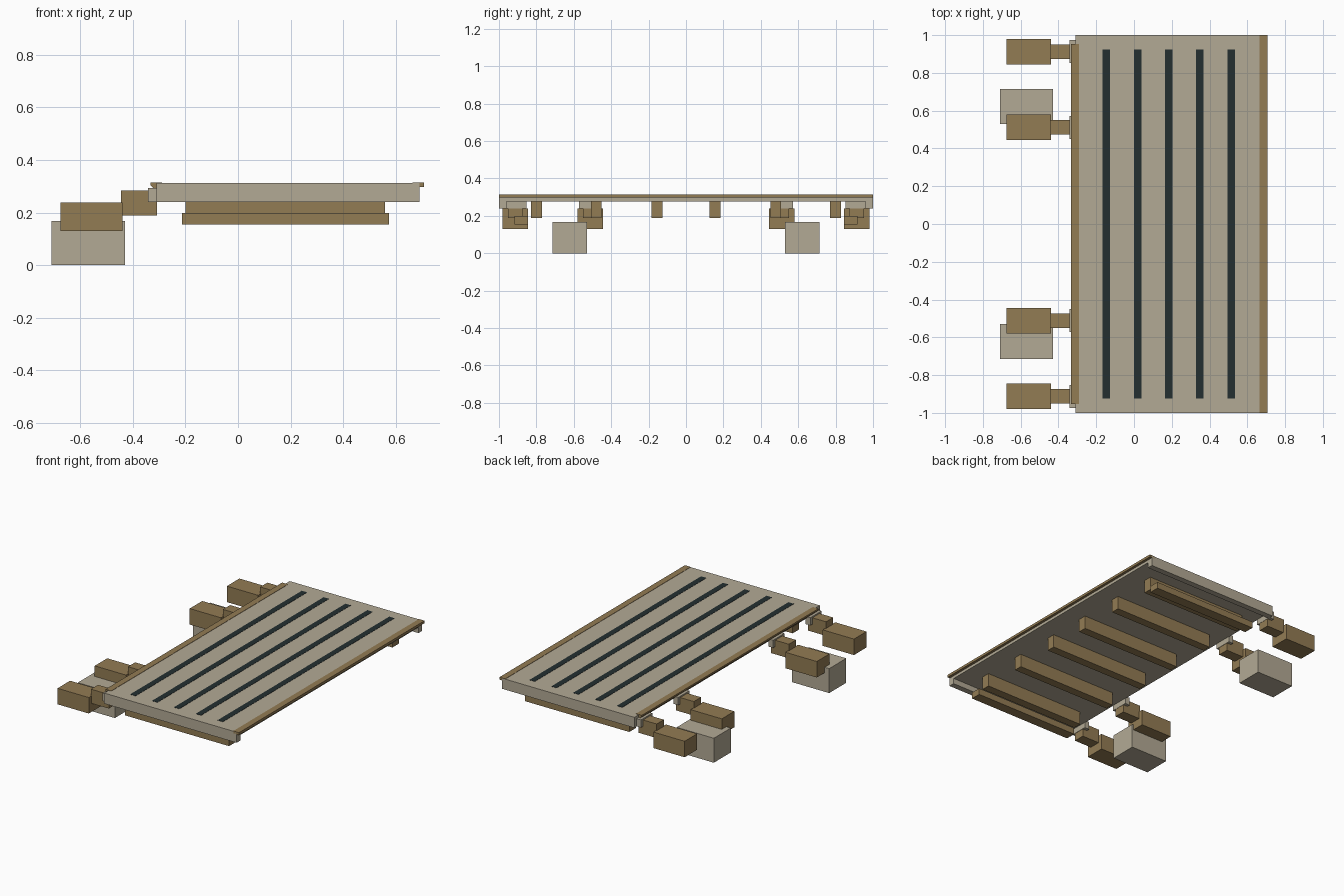
import bpy
import bmesh

if "Cube" in bpy.data.objects:
    bpy.data.objects.remove(bpy.data.objects["Cube"])


def material(name, rgb):
    m = bpy.data.materials.new(name)
    m.diffuse_color = (*rgb, 1)
    m.use_nodes = True
    m.node_tree.nodes["Principled BSDF"].inputs["Base Color"].default_value = m.diffuse_color
    return m


PALE = material("pale stone", (0.45, 0.40, 0.30))
BROWN = material("brown wood", (0.29, 0.20, 0.088))
DARK = material("dark slate", (0.017, 0.028, 0.030))


def prism(name, profile, y0, y1, mat):
    """Extrude an (x, z) profile along y."""
    bm = bmesh.new()
    face = bm.faces.new([bm.verts.new((x, y0, z)) for x, z in profile])
    ext = bmesh.ops.extrude_face_region(bm, geom=[face])
    verts = [v for v in ext["geom"] if isinstance(v, bmesh.types.BMVert)]
    bmesh.ops.translate(bm, verts=verts, vec=(0, y1 - y0, 0))
    bmesh.ops.recalc_face_normals(bm, faces=bm.faces)
    mesh = bpy.data.meshes.new(name)
    bm.to_mesh(mesh)
    bm.free()
    mesh.materials.append(mat)
    obj = bpy.data.objects.new(name, mesh)
    bpy.context.collection.objects.link(obj)
    return obj


def box(name, x, y, z, mat):
    """Box from (min, max) pairs."""
    profile = [(x[0], z[0]), (x[1], z[0]), (x[1], z[1]), (x[0], z[1])]
    return prism(name, profile, y[0], y[1], mat)


def centred(c, width):
    return (c - width / 2, c + width / 2)


# Deck and its two edge trims
box("deck", (-0.31, 0.69), (-1, 1), (0.278, 0.312), PALE)
box("right_trim", (0.665, 0.708), (-1.0, 1.0), (0.297, 0.314), BROWN)
prism("left_trim", [(-0.333, 0.314), (-0.333, 0.303), (-0.315, 0.285),
                    (-0.29, 0.285), (-0.29, 0.314)], -0.953, 0.953, BROWN)

# Dark inlay strips
for i in range(5):
    box("inlay_strip", centred(-0.146 + i * 0.165, 0.04), (-0.925, 0.925),
        (0.310, 0.3135), DARK)

for s in (-1, 1):
    # End skirts, low end rails and feet
    box("end_skirt", (-0.31, 0.69), centred(s * 0.98, 0.04), (0.24, 0.279), PALE)
    box("end_rail", (-0.213, 0.574), centred(s * 0.881, 0.07), (0.154, 0.198), BROWN)
    box("foot", (-0.71, -0.43), centred(s * 0.622, 0.184), (0, 0.167), PALE)

    # Cross ribs under the deck
    for y in (0.155, 0.48, 0.80):
        box("rib", (-0.2, 0.56), centred(s * y, 0.058), (0.188, 0.279), BROWN)

    # Stepped side arms: bracket, link and outer block
    for y in (0.512, 0.913):
        box("bracket", (-0.342, -0.307), centred(s * y, 0.122), (0.24, 0.293), PALE)
        box("arm_link", (-0.445, -0.309), centred(s * y, 0.077), (0.188, 0.284), BROWN)
        box("arm_block", (-0.676, -0.44), centred(s * y, 0.135), (0.13, 0.239), BROWN)
